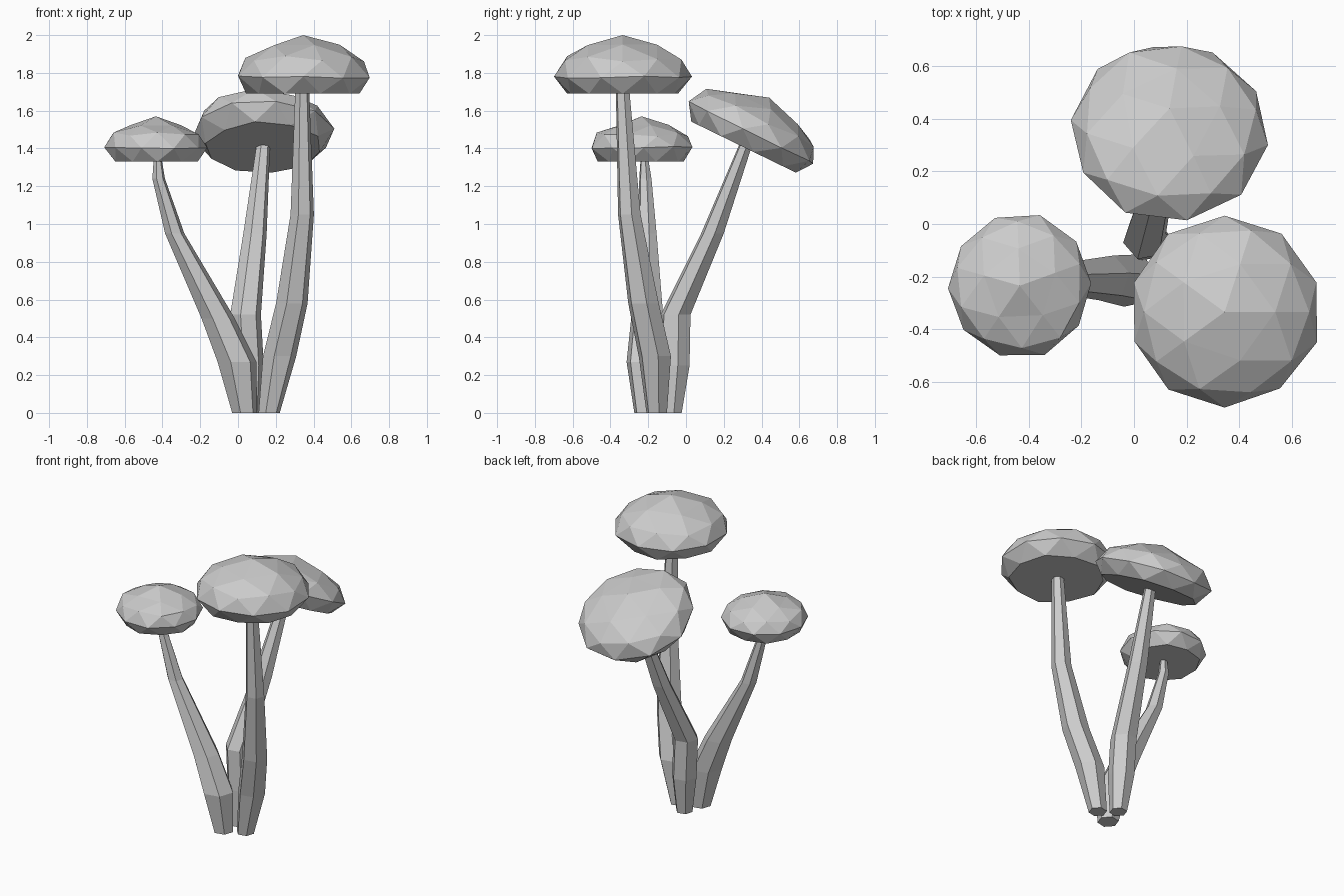
import bpy, bmesh, math, random
from mathutils import Matrix, Vector

random.seed(7)
cube = bpy.data.objects.get("Cube")
if cube:
    bpy.data.objects.remove(cube, do_unlink=True)

# One plain grey for the whole cluster
grey = bpy.data.materials.new("plain grey")
grey.use_nodes = True
color = (0.6, 0.6, 0.6, 1)
grey.diffuse_color = color
grey.node_tree.nodes["Principled BSDF"].inputs["Base Color"].default_value = color


def finish(name, bm):
    bmesh.ops.recalc_face_normals(bm, faces=bm.faces)
    mesh = bpy.data.meshes.new(name)
    bm.to_mesh(mesh)
    bm.free()
    mesh.materials.append(grey)
    obj = bpy.data.objects.new(name, mesh)
    bpy.context.collection.objects.link(obj)
    return obj


def cap(name, center, radius, height, drop, turn, tilt=0):
    """Low faceted dome with a narrower flat underside; center is on the rim."""
    bm = bmesh.new()
    bmesh.ops.create_icosphere(bm, subdivisions=2, radius=1)
    place = (Matrix.Translation(center) @ Matrix.Rotation(math.radians(tilt), 4, 'X')
             @ Matrix.Rotation(math.radians(turn), 4, 'Z'))
    for v in bm.verts:
        x, y, z = v.co
        spread = radius * random.uniform(0.99, 1.03)
        if z < -0.2:
            spread *= 0.94
            z = -drop
        elif z < 0.95:
            z = (z * 0.87 + random.uniform(-0.04, 0.04)) * height
        else:
            z = height
        v.co = place @ Vector((x * spread, y * spread, z))
    return finish(name, bm)


def stem(name, path, sides=6, turn=0.2):
    """Bent tapering tube; each path point is x, y, z, radius."""
    bm = bmesh.new()
    rings = []
    for x, y, z, r in path:
        angles = [turn + math.tau * i / sides for i in range(sides)]
        rings.append([bm.verts.new((x + r * math.cos(a), y + r * math.sin(a), z))
                      for a in angles])
    for low, high in zip(rings, rings[1:]):
        for i in range(sides):
            j = (i + 1) % sides
            bm.faces.new((low[i], low[j], high[j], high[i]))
    bm.faces.new(rings[0][::-1])
    bm.faces.new(rings[-1])
    return finish(name, bm)


# Caps
cap("tall_cap", (0.345, -0.335, 1.78), 0.362, 0.22, 0.09, 0)
cap("small_cap", (-0.435, -0.235, 1.405), 0.272, 0.165, 0.075, 20)
cap("tilted_cap", (0.135, 0.35, 1.485), 0.372, 0.205, 0.09, 10, -26)

# Stems
stem("tall_stem", [(0.165, -0.155, 0, 0.057), (0.22, -0.165, 0.3, 0.09),
                   (0.285, -0.225, 0.58, 0.085), (0.34, -0.3, 1.05, 0.063),
                   (0.34, -0.335, 1.7, 0.038)])
stem("small_stem", [(0.035, -0.21, 0, 0.067), (-0.005, -0.215, 0.27, 0.105),
                    (-0.105, -0.205, 0.5, 0.09), (-0.335, -0.205, 0.95, 0.052),
                    (-0.42, -0.215, 1.24, 0.034), (-0.425, -0.22, 1.34, 0.022)])
stem("tilted_stem", [(0.065, -0.075, 0, 0.055), (0.055, -0.06, 0.25, 0.083),
                     (0.04, -0.055, 0.52, 0.083), (0.09, 0.14, 0.95, 0.063),
                     (0.135, 0.32, 1.43, 0.036)])
